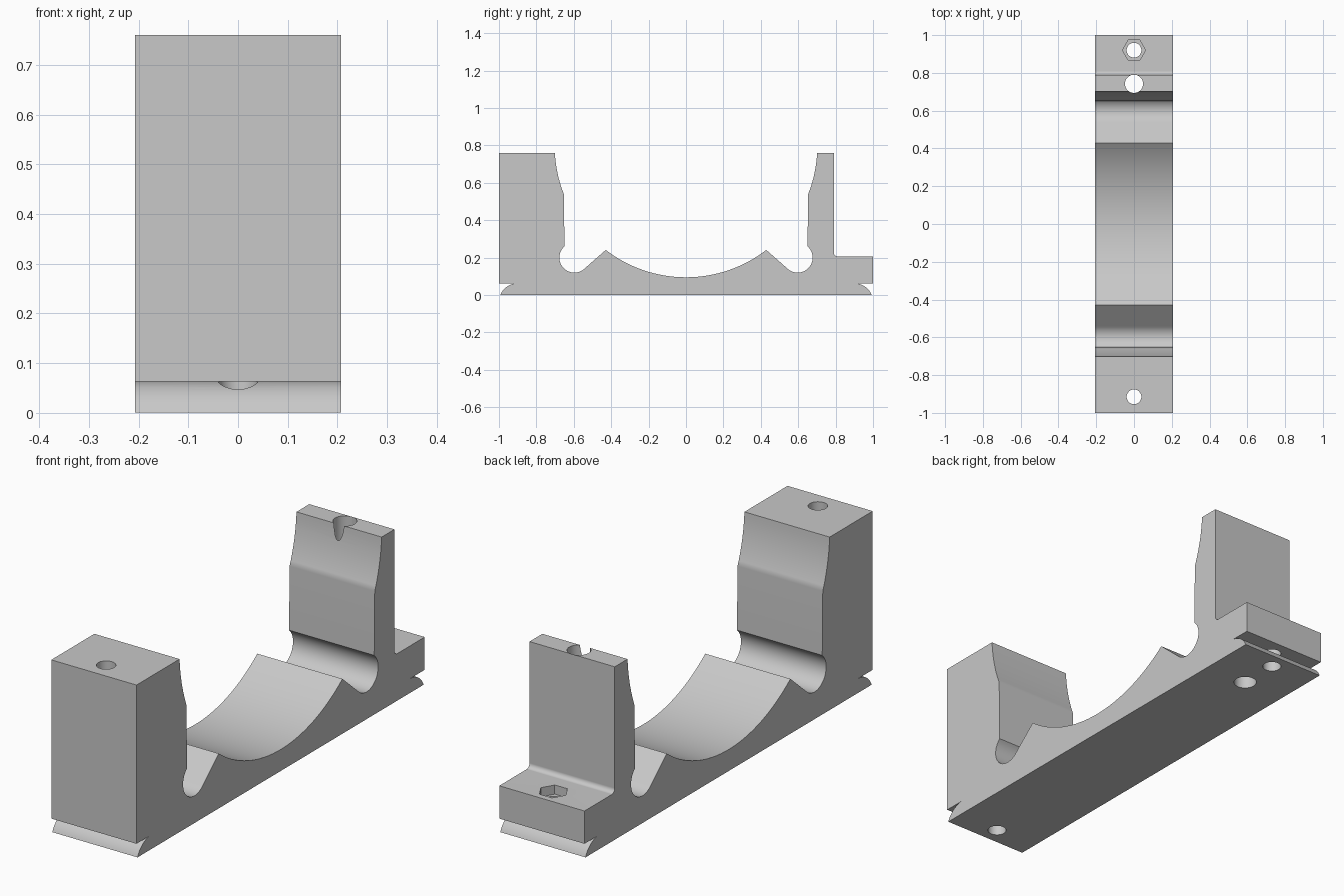
import bpy, bmesh
from math import sin, cos, pi, radians, atan2, hypot

old = bpy.data.objects.get("Cube")
if old:
    bpy.data.objects.remove(old, do_unlink=True)

HALF = 0.207      # half width of the bracket
TOP = 0.76        # height of both uprights
SEAT_Z, SEAT_R = 0.797, 0.702   # round seat shared by the cradle and the uprights

mat = bpy.data.materials.new("plain grey")
mat.use_nodes = True
grey = (0.58, 0.58, 0.58, 1)
mat.diffuse_color = grey
mat.node_tree.nodes["Principled BSDF"].inputs["Base Color"].default_value = grey


def arc(cy, cz, r, a0, a1, n):
    """Points on an arc in the side plane, angles in degrees."""
    return [(cy + r * cos(radians(a0 + (a1 - a0) * i / n)),
             cz + r * sin(radians(a0 + (a1 - a0) * i / n))) for i in range(n + 1)]


def prism(name, points, place, direction):
    """Extrude a closed outline along a direction."""
    bm = bmesh.new()
    face = bm.faces.new([bm.verts.new(place(*p)) for p in points])
    ext = bmesh.ops.extrude_face_region(bm, geom=[face])
    moved = [g for g in ext["geom"] if isinstance(g, bmesh.types.BMVert)]
    bmesh.ops.translate(bm, verts=moved, vec=direction)
    bmesh.ops.recalc_face_normals(bm, faces=bm.faces)
    mesh = bpy.data.meshes.new(name)
    bm.to_mesh(mesh)
    bm.free()
    mesh.materials.append(mat)
    obj = bpy.data.objects.new(name, mesh)
    bpy.context.collection.objects.link(obj)
    return obj


def seat_angle(z, y):
    return atan2(z - SEAT_Z, y) * 180 / pi


# Inner outline of the +y half, from the cradle bottom to the top of the upright
cradle = arc(0, SEAT_Z, SEAT_R, -90, seat_angle(0.24, 0.43), 16)
groove = arc(0.597, 0.20, 0.08, 225, 409, 24)
upright = arc(0, SEAT_Z, SEAT_R, seat_angle(0.54, 0.654), seat_angle(TOP, SEAT_R), 10)
inner = cradle + groove + upright
inner_mirror = [(-y, z) for y, z in reversed(inner[1:])]

# Scooped underside of the end flange
scoop = arc(0.90, -0.037, 0.10, 90, 22, 12)
scoop_mirror = [(-y, z) for y, z in reversed(scoop)]

# Thin upright with a small fillet down to the bolting flange
outer = [(0.79, TOP)] + arc(0.81, 0.227, 0.02, 180, 270, 8) + [(1, 0.207), (1, 0.063)]

outline = inner + outer + scoop + scoop_mirror + [(-1, 0.063), (-1, TOP)] + inner_mirror
body = prism("bearing_bracket", outline, lambda y, z: (-HALF, y, z), (2 * HALF, 0, 0))


def drill(name, y, r, z0, z1, sides):
    """Cut a vertical hole or pocket through the bracket."""
    pts = [(r * cos(2 * pi * i / sides), r * sin(2 * pi * i / sides)) for i in range(sides)]
    tool = prism(name, pts, lambda a, b: (a, y + b, z0), (0, 0, z1 - z0))
    tool.hide_render = True
    mod = body.modifiers.new(name, "BOOLEAN")
    mod.operation = "DIFFERENCE"
    mod.solver = "EXACT"
    mod.object = tool
    bpy.ops.object.modifier_apply(modifier=mod.name)
    bpy.data.objects.remove(tool, do_unlink=True)


bpy.ops.object.select_all(action="DESELECT")
body.select_set(True)
bpy.context.view_layer.objects.active = body
drill("front_bolt_hole", -0.915, 0.039, -0.1, 0.9, 40)
drill("upright_screw_hole", 0.742, 0.048, -0.1, 0.9, 40)
drill("flange_bolt_hole", 0.92, 0.039, -0.1, 0.9, 40)
drill("hex_nut_pocket", 0.92, 0.061, 0.167, 0.3, 6)

# Smooth curves, crisp edges
bpy.ops.object.shade_smooth_by_angle(angle=radians(20))
weighted = body.modifiers.new("even_flats", "WEIGHTED_NORMAL")
weighted.keep_sharp = True
